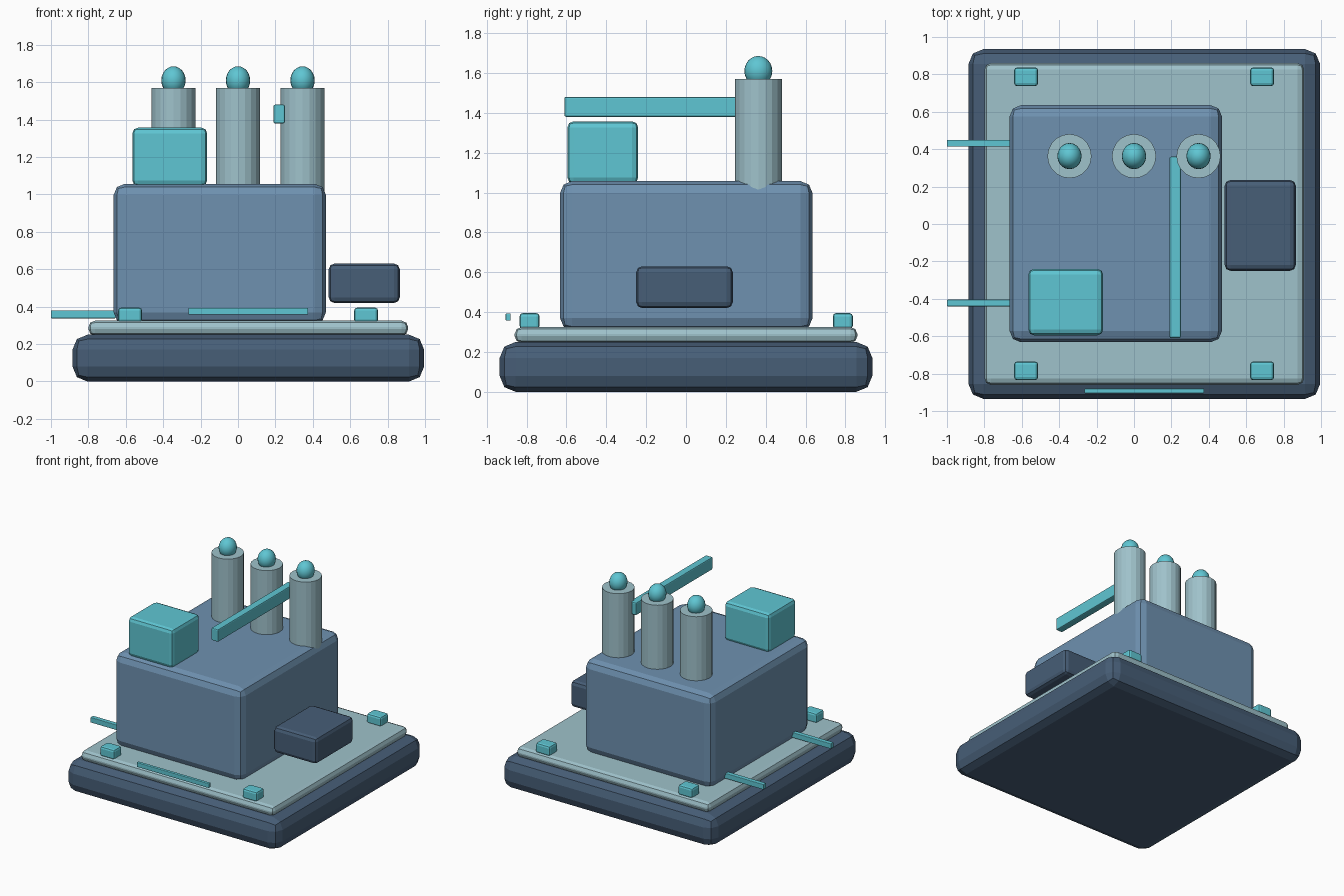
import bpy, bmesh
from mathutils import Vector

if "Cube" in bpy.data.objects:
    bpy.data.objects.remove(bpy.data.objects["Cube"])


def material(name, rgb):
    """Flat material from sRGB 0-255 values."""
    m = bpy.data.materials.new(name)
    m.diffuse_color = [((c / 255 + 0.055) / 1.055) ** 2.4 for c in rgb] + [1]
    m.use_nodes = True
    m.node_tree.nodes["Principled BSDF"].inputs["Base Color"].default_value = m.diffuse_color
    return m


NAVY = material("dark navy", (71, 94, 119))
BLUE = material("steel blue", (110, 145, 176))
PALE = material("pale blue grey", (159, 194, 203))
CYAN = material("bright cyan", (95, 198, 211))


def finish(bm, name, mat):
    mesh = bpy.data.meshes.new(name)
    bm.to_mesh(mesh)
    bm.free()
    mesh.materials.append(mat)
    obj = bpy.data.objects.new(name, mesh)
    bpy.context.collection.objects.link(obj)
    return obj


def box(name, x, y, z, bevel, mat):
    """Bevelled box from (min, max) ranges on each axis."""
    bm = bmesh.new()
    bmesh.ops.create_cube(bm, size=1)
    for v in bm.verts:
        v.co = Vector(r[0] if c < 0 else r[1] for c, r in zip(v.co, (x, y, z)))
    obj = finish(bm, name, mat)
    mod = obj.modifiers.new("bevel", 'BEVEL')
    mod.width, mod.segments = bevel, 2
    return obj


def smooth(obj):
    bpy.ops.object.select_all(action='DESELECT')
    obj.select_set(True)
    bpy.context.view_layer.objects.active = obj
    bpy.ops.object.shade_smooth_by_angle()


# Stepped base and main body
box("base", (-0.885, 0.995), (-0.935, 0.935), (0, 0.25), 0.08, NAVY)
box("deck_plate", (-0.80, 0.91), (-0.86, 0.86), (0.245, 0.325), 0.035, PALE)
box("body", (-0.665, 0.47), (-0.632, 0.635), (0.31, 1.057), 0.06, BLUE)

# Boxes attached to the body
box("side_pod", (0.485, 0.865), (-0.25, 0.235), (0.42, 0.63), 0.03, NAVY)
box("roof_box", (-0.565, -0.165), (-0.595, -0.24), (1.045, 1.357), 0.03, CYAN)
box("roof_beam", (0.19, 0.25), (-0.61, 0.36), (1.38, 1.48), 0.008, CYAN)

# Thin rails
box("front_rail", (-0.265, 0.375), (-0.905, -0.88), (0.357, 0.393), 0.004, CYAN)
for y in (-0.422, 0.432):
    box("side_rod", (-1.0, -0.655), (y - 0.018, y + 0.018), (0.338, 0.38), 0.004, CYAN)

# Corner blocks on the deck
for x in (-0.577, 0.685):
    for y in (-0.785, 0.787):
        box("corner_block", (x - 0.064, x + 0.064), (y - 0.05, y + 0.05),
            (0.315, 0.395), 0.016, CYAN)

# Row of stacks with domed caps
for x in (-0.345, 0, 0.345):
    bm = bmesh.new()
    bmesh.ops.create_cone(bm, cap_ends=True, segments=20, radius1=0.118,
                          radius2=0.118, depth=0.6)
    bmesh.ops.translate(bm, verts=bm.verts, vec=(x, 0.363, 1.27))
    finish(bm, "stack", PALE)

    bm = bmesh.new()
    bmesh.ops.create_uvsphere(bm, u_segments=20, v_segments=12, radius=1)
    bmesh.ops.scale(bm, verts=bm.verts, vec=(0.065, 0.07, 0.075))
    bmesh.ops.translate(bm, verts=bm.verts, vec=(x, 0.363, 1.61))
    smooth(finish(bm, "stack_cap", CYAN))
